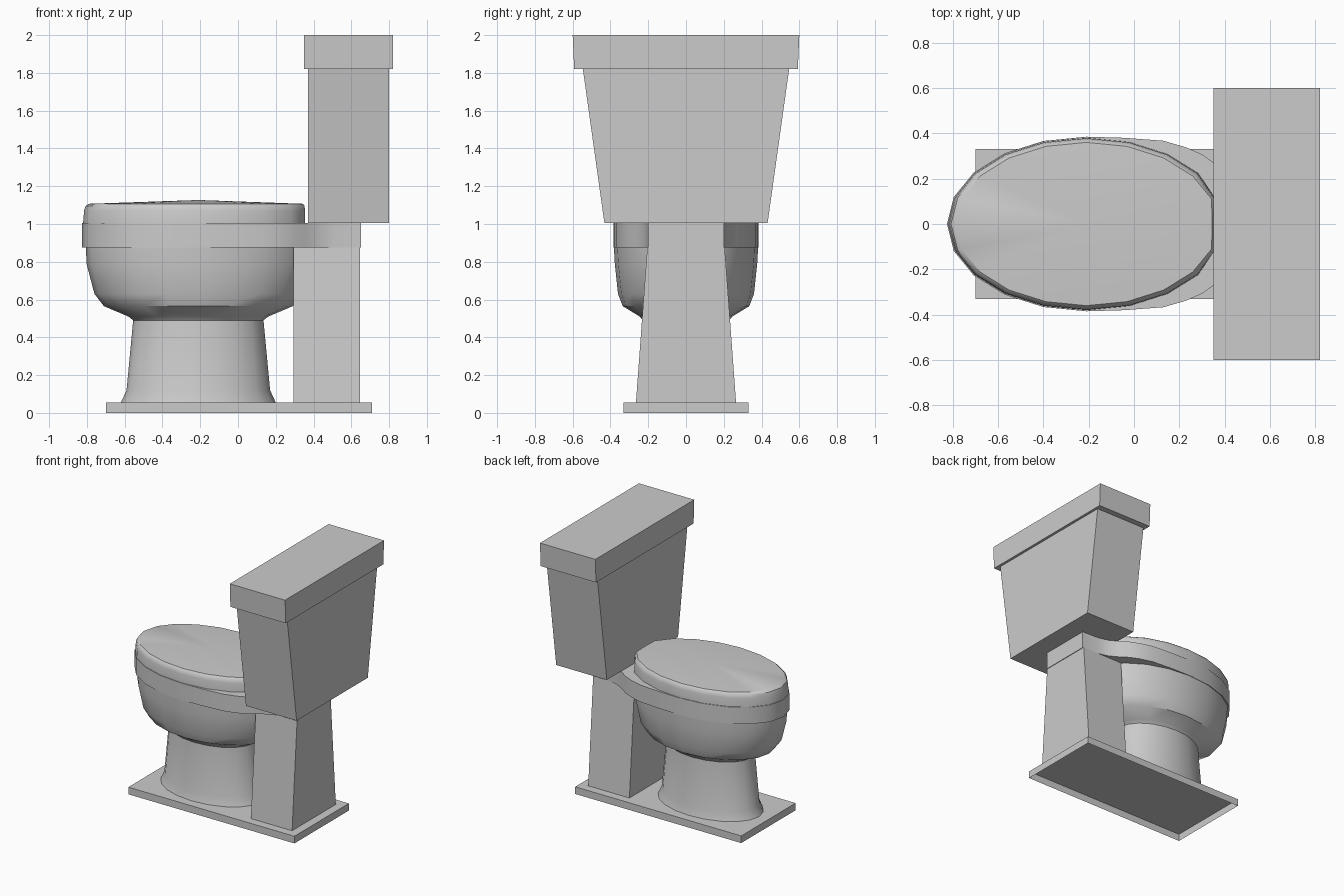
import bpy, bmesh, math

if "Cube" in bpy.data.objects:
    bpy.data.objects.remove(bpy.data.objects["Cube"])

SIDES = 20
CX = -0.21


def finish(name, bm, smooth):
    bmesh.ops.recalc_face_normals(bm, faces=bm.faces)
    me = bpy.data.meshes.new(name)
    bm.to_mesh(me)
    bm.free()
    ob = bpy.data.objects.new(name, me)
    bpy.context.collection.objects.link(ob)
    if smooth:
        bpy.ops.object.select_all(action='DESELECT')
        bpy.context.view_layer.objects.active = ob
        ob.select_set(True)
        bpy.ops.object.shade_smooth_by_angle(angle=math.radians(35))
    return ob


def loft(name, rings, cap_bottom=True, cap_top=True, peak=None, smooth=False):
    """Bridge rings of 3D points, bottom to top; optional peak vertex closes the top."""
    bm = bmesh.new()
    loops = [[bm.verts.new(p) for p in r] for r in rings]
    n = len(loops[0])
    for a, b in zip(loops, loops[1:]):
        for i in range(n):
            j = (i + 1) % n
            bm.faces.new((a[i], a[j], b[j], b[i]))
    if cap_bottom:
        bm.faces.new(loops[0][::-1])
    if peak:
        tip = bm.verts.new(peak)
        for i in range(n):
            bm.faces.new((loops[-1][i], loops[-1][(i + 1) % n], tip))
    elif cap_top:
        bm.faces.new(loops[-1])
    return finish(name, bm, smooth)


def rect(x0, x1, hy, z):
    return [(x0, -hy, z), (x1, -hy, z), (x1, hy, z), (x0, hy, z)]


def oval(a, b, z, xmax=9.0):
    ts = [2 * math.pi * i / SIDES for i in range(SIDES)]
    return [(min(CX + a * math.cos(t), xmax), b * math.sin(t), z) for t in ts]


# Boxy parts: floor plate (open underneath), rear column, tank and tank lid
loft("floor_plate", [rect(-0.70, 0.71, 0.33, 0), rect(-0.70, 0.71, 0.33, 0.055)], cap_bottom=False)
loft("rear_column", [rect(0.295, 0.645, 0.265, 0.055), rect(0.295, 0.645, 0.205, 0.875)])
loft("tank", [rect(0.37, 0.80, 0.432, 1.005), rect(0.37, 0.80, 0.546, 1.82)])
loft("tank_lid", [rect(0.35, 0.82, 0.592, 1.82), rect(0.35, 0.82, 0.60, 2.0)])

# Bowl and its flared foot: (x radius, y radius, z)
profile = [(0.41, 0.262, 0.055), (0.38, 0.245, 0.12), (0.345, 0.228, 0.49),
           (0.37, 0.245, 0.51), (0.50, 0.335, 0.565), (0.55, 0.36, 0.63),
           (0.592, 0.377, 0.79), (0.595, 0.382, 0.88)]
loft("bowl", [oval(*p) for p in profile], smooth=True)

# Rim: half ellipse in front, narrowing to a neck under the tank
half = [(CX - 0.615 * math.cos(math.pi * i / SIDES), 0.385 * math.sin(math.pi * i / SIDES))
        for i in range(0, 11, 2)]
half += [(CX + 0.17, 0.38), (0.13, 0.367), (0.23, 0.338), (0.30, 0.307), (0.36, 0.265),
         (0.43, 0.225), (0.51, 0.205), (0.65, 0.20)]
outline = half + [(x, -y) for x, y in half[:0:-1]]
loft("rim", [[(x, y, z) for x, y in outline] for z in (0.875, 1.005)], smooth=True)

# Closed seat cover: softly rounded edge, shallow dome, cut flat at the back
cover = [(0.61, 0.38, 1.005, 0.355), (0.605, 0.378, 1.07, 0.355),
         (0.597, 0.372, 1.095, 0.352), (0.58, 0.36, 1.107, 0.345)]
loft("seat_cover", [oval(*c) for c in cover], peak=(CX, 0, 1.127), smooth=True)
